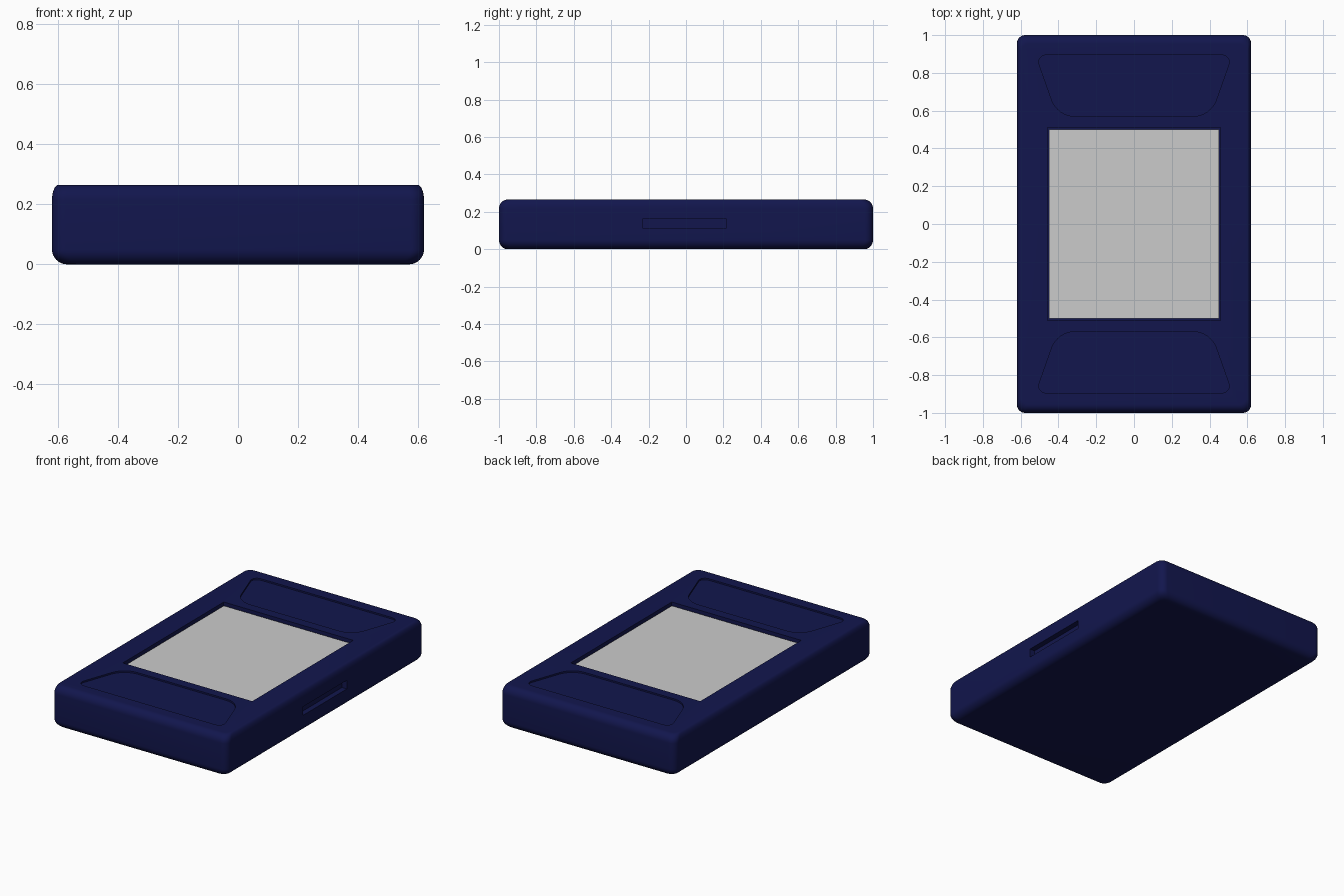
import bpy, bmesh
from math import sin, cos, pi
from mathutils import Vector

if "Cube" in bpy.data.objects:
    bpy.data.objects.remove(bpy.data.objects["Cube"])

TOP = 0.265


def make_object(name, bm):
    bmesh.ops.recalc_face_normals(bm, faces=bm.faces)
    mesh = bpy.data.meshes.new(name)
    bm.to_mesh(mesh)
    bm.free()
    obj = bpy.data.objects.new(name, mesh)
    bpy.context.collection.objects.link(obj)
    return obj


def rounded_outline(corners, steps=8):
    """Outline from (x, y, radius) corners, each rounded with a quadratic curve-like arc."""
    pts = []
    n = len(corners)
    for i, (x, y, r) in enumerate(corners):
        c = Vector((x, y))
        a = c + (Vector(corners[i - 1][:2]) - c).normalized() * r
        b = c + (Vector(corners[(i + 1) % n][:2]) - c).normalized() * r
        for k in range(steps + 1):
            t = k / steps
            w = 2 * t * (1 - t) * 0.75
            s = (1 - t) ** 2 + w + t ** 2
            pts.append((a * (1 - t) ** 2 + c * w + b * t ** 2) / s)
    return pts


def loft(name, layers):
    """Skin a stack of (outline, z) layers and cap both ends."""
    bm = bmesh.new()
    rings = [[bm.verts.new((p[0], p[1], z)) for p in outline] for outline, z in layers]
    for lo, hi in zip(rings, rings[1:]):
        n = len(lo)
        for i in range(n):
            j = (i + 1) % n
            bm.faces.new((lo[i], lo[j], hi[j], hi[i]))
    bm.faces.new(rings[0])
    bm.faces.new(rings[-1])
    return make_object(name, bm)


def box(name, lo, hi):
    x0, y0 = lo[:2]
    x1, y1 = hi[:2]
    outline = [(x0, y0), (x1, y0), (x1, y1), (x0, y1)]
    return loft(name, [(outline, lo[2]), (outline, hi[2])])


def body_layer(inset_x, inset_y, z):
    x, y, r = 0.62 - inset_x, 1.0 - inset_y, 0.045
    return rounded_outline([(-x, -y, r), (x, -y, r), (x, y, r), (-x, y, r)]), z


# Case: softly rounded bottom edge, tighter rounded top edge
layers = []
for k in range(9):
    a = k / 8 * pi / 2
    layers.append(body_layer(0.05 * (1 - sin(a)), 0.045 * (1 - sin(a)), 0.05 * (1 - cos(a))))
for k in range(9):
    a = k / 8 * pi / 2
    layers.append(body_layer(0.022 * (1 - cos(a)), 0.045 * (1 - cos(a)), TOP - 0.05 * (1 - sin(a))))
case = loft("case", layers)

# Cutters: screen opening, side slot and the two mirrored finger recesses
cutters = [
    box("screen_cutter", (-0.458, -0.51, 0.235), (0.458, 0.51, 0.4)),
    box("slot_cutter", (0.585, -0.23, 0.11), (0.8, 0.215, 0.165)),
]
for side in (-1, 1):
    shape = rounded_outline([(-0.52, side * 0.895, 0.06), (0.52, side * 0.895, 0.06),
                             (0.405, side * 0.57, 0.09), (-0.405, side * 0.57, 0.09)])
    cutters.append(loft("recess_cutter", [(shape, TOP - 0.01), (shape, 0.4)]))

bpy.context.view_layer.objects.active = case
for cutter in cutters:
    cutter.hide_render = True
    mod = case.modifiers.new("cut", 'BOOLEAN')
    mod.operation = 'DIFFERENCE'
    mod.solver = 'EXACT'
    mod.object = cutter
    bpy.ops.object.modifier_apply(modifier=mod.name)
    bpy.data.objects.remove(cutter)

navy = bpy.data.materials.new("navy_plastic")
navy.diffuse_color = (0.006, 0.008, 0.075, 1)
navy.use_nodes = True
navy.node_tree.nodes["Principled BSDF"].inputs["Base Color"].default_value = navy.diffuse_color
case.data.materials.clear()
case.data.materials.append(navy)
bpy.ops.object.select_all(action='DESELECT')
case.select_set(True)
bpy.ops.object.shade_smooth_by_angle(angle=0.6)

# Screen panel set just below the face of the case
box("screen", (-0.45, -0.5, 0.23), (0.45, 0.5, 0.247))
